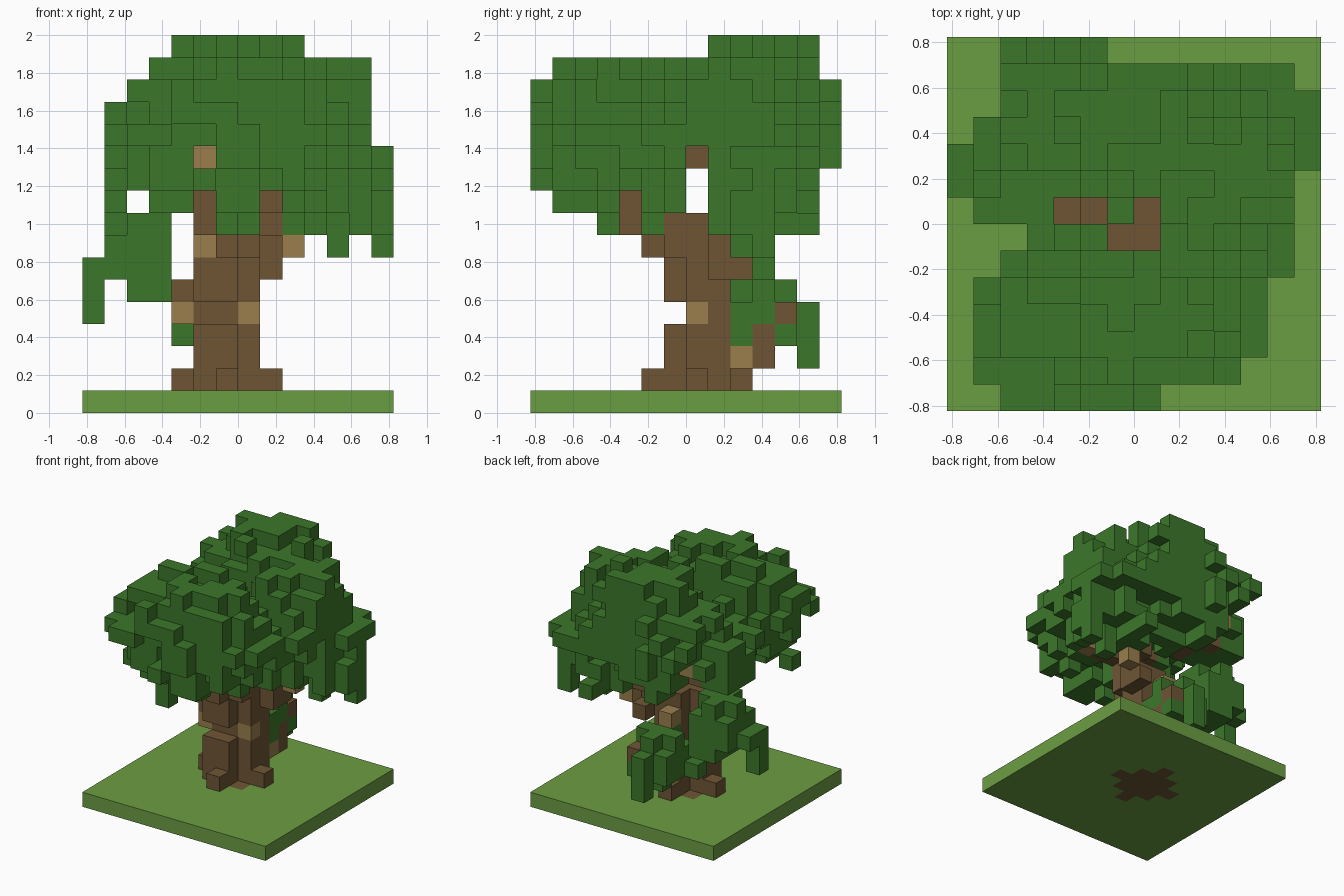
import bpy, bmesh, random
from mathutils import Vector

random.seed(4)
cube = bpy.data.objects.get("Cube")
if cube:
    bpy.data.objects.remove(cube, do_unlink=True)

UNIT = 2 / 17  # edge of one block


def material(name, srgb):
    mat = bpy.data.materials.new(name)
    mat.use_nodes = True
    colour = [(c / 255) ** 2.2 for c in srgb] + [1]
    mat.diffuse_color = colour
    mat.node_tree.nodes["Principled BSDF"].inputs["Base Color"].default_value = colour
    return mat


grass = material("grass green", (107, 156, 69))
bark = material("bark brown", (110, 86, 56))
pale_bark = material("pale bark", (153, 126, 78))
leaf = material("leaf green", (62, 119, 46))


def box(xs, ys, zs):
    """All block cells in half-open ranges."""
    return {(x, y, z) for x in range(*xs) for y in range(*ys) for z in range(*zs)}


def ellipsoid(cell, centre, radii):
    return sum(((c + 0.5 - m) / r) ** 2 for c, m, r in zip(cell, centre, radii))


# Trunk with notched corners and spreading roots that reach through the base
trunk = box((-2, 1), (-1, 2), (0, 8)) - box((-2, 1), (-1, 0), (4, 5))
trunk -= box((0, 1), (-1, 0), (1, 7)) | box((-2, -1), (1, 2), (1, 8))
trunk |= box((-3, 2), (0, 1), (0, 2)) | box((-1, 0), (-2, 3), (0, 2))
trunk |= {(-1, -1, 8), (0, -1, 8), (0, 0, 8)}

# Branches: front, left, right and back
trunk |= {(-3, 0, 5), (-1, -2, 7), (-2, -2, 8), (-2, -3, 8), (-2, -3, 9)}
trunk |= {(-2, -1, 10), (-2, 0, 11), (-3, 1, 10), (-3, 2, 10), (-4, 3, 10)}
trunk |= {(1, 1, 6), (1, 1, 7), (1, 2, 6), (1, 2, 8), (1, 2, 9), (1, -1, 9), (2, -1, 9)}
trunk |= {(0, 3, 2), (0, 3, 3), (0, 4, 4)}
pale = {(0, 0, 4), (-3, 0, 4), (-2, -1, 7), (2, 2, 7), (0, 2, 2), (-2, -1, 11),
        (-1, 2, 6), (3, -1, 9), (-4, 4, 11)}
trunk |= pale

# Extent of the crown: per height along x and y, and per y row along x
LOW = 8
wide = [(-2, 7), (-6, 7), (-6, 7), (-6, 7), (-6, 6), (-6, 6), (-5, 6), (-4, 6), (-3, 3)]
deep = [(-4, 6), (-6, 6), (-7, 6), (-7, 7), (-7, 7), (-7, 7), (-7, 7), (-6, 6), (1, 6)]
plan = [(-5, 1), (-6, 4), (-6, 5), (-6, 5), (-6, 5), (-5, 6), (-4, 6),
        (-6, 6), (-6, 6), (-6, 7), (-6, 7), (-5, 7), (-5, 6), (-5, -1)]
open_columns = {(0, 0), (-1, -1), (0, -1), (-3, 0), (-2, 0)}


def in_span(value, span):
    return span[0] <= value < span[1]


def allowed(cell):
    x, y, z = cell
    if not (in_span(x, wide[z - LOW]) and in_span(y, deep[z - LOW])
            and in_span(x, plan[y + 7])):
        return False
    gaps = [(x, y) in open_columns,
            y == 0 and z < 12,                    # cleft between the masses
            y in (-1, -3) and z == LOW,
            y == -3 and z == 9,
            x == 1 and z == LOW,
            x == -5 and z == 9,
            x in (-2, 1) and y < 0 and z < 10,
            x == -2 and y < 0 and z == 11,
            x < 2 and y > 0 and z == LOW,         # open underside at the back
            x < -2 and y > 0 and z < 10,
            x < -3 and y > 3 and z < 11,
            x == 6 and z > 11]
    return not any(gaps)


# Crown masses (front, back, right, left) with ragged surfaces
masses = [((-0.6, -3.3, 12.2), (5.1, 3.6, 3.7)),
          ((-0.4, 4.0, 13.0), (4.4, 3.0, 4.0)),
          ((3.6, 1.7, 11.9), (3.4, 3.6, 4.0)),
          ((-4.0, 2.6, 11.4), (2.2, 2.4, 2.2))]
field = {}
for cell in sorted(box((-7, 7), (-7, 7), (LOW, 17)) - trunk):
    if allowed(cell):
        field[cell] = min(ellipsoid(cell, *m) for m in masses) + random.uniform(-0.28, 0.28)
crown = {cell for cell, value in field.items() if value < 0.97}
crown |= {(2, -2, 9), (3, -2, 9)}

# Tufts that fill out the crown's outline along each axis
for axis in range(3):
    def shadow(cell):
        return cell[:axis] + cell[axis + 1:]
    covered = {shadow(c) for c in crown}
    for cell in sorted(field, key=field.get):
        if shadow(cell) not in covered:
            covered.add(shadow(cell))
            crown.add(cell)

# Hanging strands on the crown's left
crown |= box((6, 7), (3, 4), (7, 12)) | box((4, 5), (2, 3), (7, 11))

# Side clump with a hanging strand
side_clump = {c for c in box((-6, -3), (1, 4), (5, 9))
              if ellipsoid(c, (-4.3, 2.4, 7), (1.9, 1.7, 2.2)) + random.uniform(-0.2, 0.2) < 1}
side_clump |= box((-6, -5), (2, 3), (6, 9)) | box((-5, -3), (2, 3), (5, 9))
side_clump |= box((-7, -6), (1, 2), (4, 7)) | {(-7, 2, 6), (-4, 3, 7), (-4, 3, 6)}
side_clump -= box((-6, -5), (1, 4), (5, 6))

# Back clump low on the trunk
back_clump = {c for c in box((-3, 1), (2, 6), (2, 6))
              if ellipsoid(c, (-0.5, 3.8, 4.1), (1.8, 2.1, 1.8)) < 1}
back_clump |= box((-1, 0), (5, 6), (2, 5)) | box((-1, 0), (2, 5), (5, 6))
back_clump |= {(-3, 2, 3), (-2, 2, 3), (0, 2, 3), (0, 2, 4), (0, 3, 4)}
back_clump -= box((-3, 1), (5, 6), (5, 6)) | box((-3, 1), (4, 5), (2, 3))
back_clump -= {(0, 5, 2), (-2, 5, 2)}

crown -= trunk
side_clump -= trunk
back_clump -= trunk | side_clump
base = box((-7, 7), (-7, 7), (0, 1)) - trunk
solid = base | trunk | crown | side_clump | back_clump


def build(name, cells, mats, second=()):
    """Mesh of the exposed block faces; cells in second take the second material."""
    bm = bmesh.new()
    corners = {}

    def corner(point):
        if point not in corners:
            corners[point] = bm.verts.new(Vector(point) * UNIT)
        return corners[point]

    for cell in sorted(cells):
        for axis in range(3):
            for step in (0, 1):
                neighbour = list(cell)
                neighbour[axis] += 1 if step else -1
                if tuple(neighbour) in solid:
                    continue
                quad = []
                for u, v in ((0, 0), (1, 0), (1, 1), (0, 1)):
                    point = list(cell)
                    point[axis] += step
                    point[(axis + 1) % 3] += u
                    point[(axis + 2) % 3] += v
                    quad.append(corner(tuple(point)))
                face = bm.faces.new(quad if step else quad[::-1])
                face.material_index = int(cell in second)
    mesh = bpy.data.meshes.new(name)
    bm.to_mesh(mesh)
    bm.free()
    for mat in mats:
        mesh.materials.append(mat)
    bpy.context.collection.objects.link(bpy.data.objects.new(name, mesh))


build("grass_base", base, [grass])
build("trunk_and_branches", trunk, [bark, pale_bark], pale)
build("leaf_crown", crown, [leaf])
build("side_leaf_clump", side_clump, [leaf])
build("back_leaf_clump", back_clump, [leaf])
